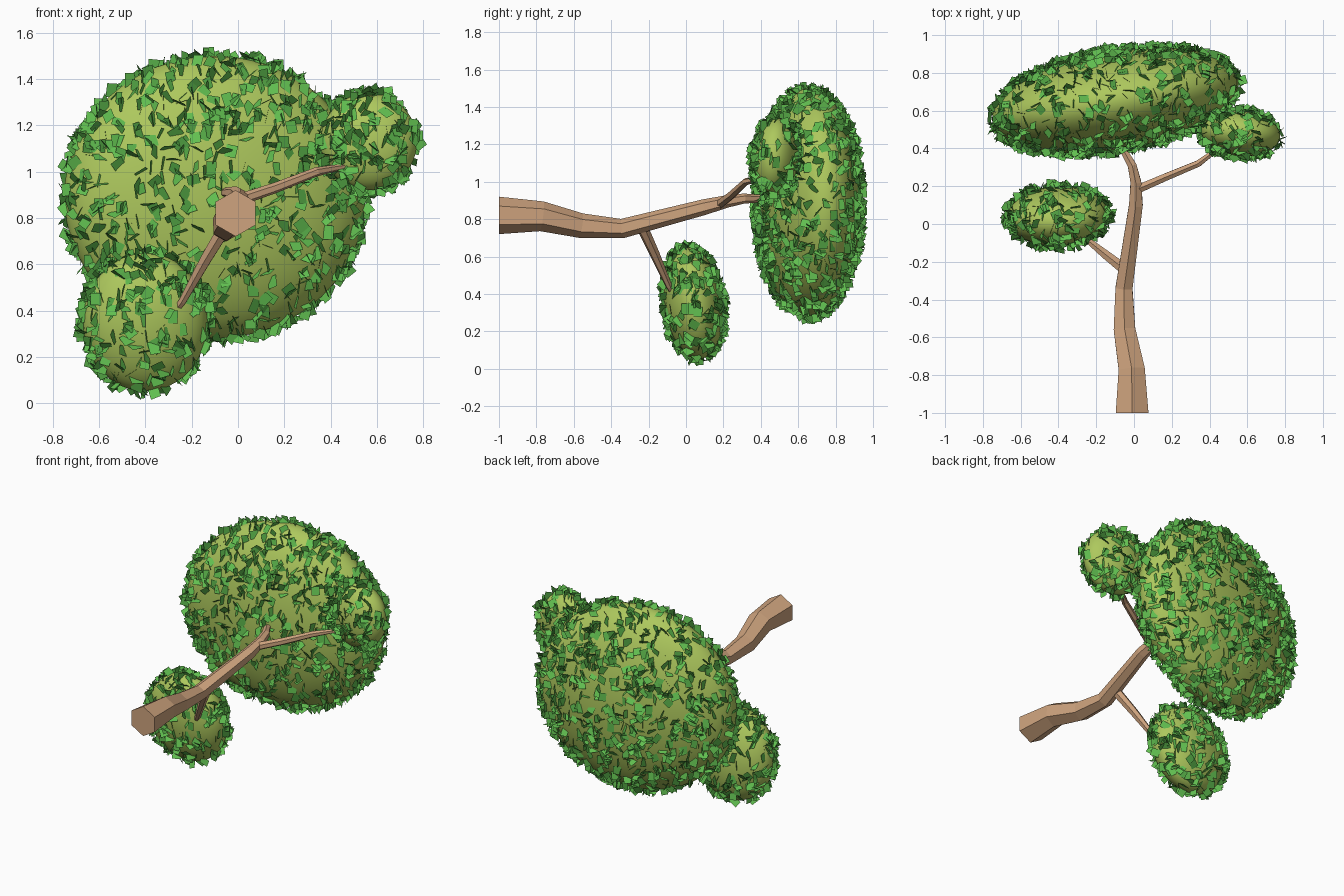
import bpy, bmesh, math, random
from mathutils import Vector, Euler, Matrix

if "Cube" in bpy.data.objects:
    bpy.data.objects.remove(bpy.data.objects["Cube"])

random.seed(7)


def material(name, rgb):
    m = bpy.data.materials.new(name)
    m.diffuse_color = (*rgb, 1)
    m.use_nodes = True
    m.node_tree.nodes["Principled BSDF"].inputs["Base Color"].default_value = m.diffuse_color
    return m


BARK = material("bark", (0.62, 0.37, 0.21))
CROWN = material("crown_green", (0.42, 0.58, 0.11))
LEAF = material("leaf_green", (0.12, 0.52, 0.08))


def finish(bm, name, mat):
    me = bpy.data.meshes.new(name)
    bm.to_mesh(me)
    bm.free()
    me.materials.append(mat)
    ob = bpy.data.objects.new(name, me)
    bpy.context.collection.objects.link(ob)
    return ob


def limb(name, path, sides=6):
    """Faceted tapering limb through (x, y, z, radius) points."""
    bm = bmesh.new()
    pts = [Vector(p[:3]) for p in path]
    rings = []
    for i, p in enumerate(pts):
        d = (pts[min(i + 1, len(pts) - 1)] - pts[max(i - 1, 0)]).normalized()
        if i == 0 and name == "trunk":
            d = Vector((0, 1, 0))
        side = d.cross(Vector((0, 0, 1))).normalized()
        up = side.cross(d)
        ring = []
        for k in range(sides):
            a = 2 * math.pi * k / sides
            ring.append(bm.verts.new(p + path[i][3] * (up * math.cos(a) + side * math.sin(a))))
        rings.append(ring)
    for a, b in zip(rings, rings[1:]):
        for k in range(sides):
            j = (k + 1) % sides
            bm.faces.new((a[k], a[j], b[j], b[k]))
    bm.faces.new(rings[0][::-1])
    bm.faces.new(rings[-1])
    bmesh.ops.recalc_face_normals(bm, faces=bm.faces)
    return finish(bm, name, BARK)


def crown(name, centre, radii, tilt, leaves):
    """Smooth flattened crown with loose square leaf cards over its surface."""
    rot = Euler([math.radians(t) for t in tilt]).to_matrix()
    xf = Matrix.Translation(centre) @ rot.to_4x4() @ Matrix.Diagonal((*radii, 1))
    bm = bmesh.new()
    bmesh.ops.create_uvsphere(bm, u_segments=40, v_segments=24, radius=1, matrix=xf)
    for f in bm.faces:
        f.smooth = True
    finish(bm, name, CROWN)

    bm = bmesh.new()
    rx, ry, rz = radii
    top = max(ry * rz, rx * rz, rx * ry)
    n = 0
    while n < leaves:
        u = Vector([random.gauss(0, 1) for _ in range(3)]).normalized()
        # partly even spread over the ellipsoid, denser around the rim
        w = Vector((u.x * ry * rz, u.y * rx * rz, u.z * rx * ry)).length / top
        if random.random() > w:
            continue
        n += 1
        normal = (rot @ Vector((u.x / rx, u.y / ry, u.z / rz))).normalized()
        c = xf @ u + normal * random.uniform(0.0, 0.016)
        q = Euler([random.uniform(0, 2 * math.pi) for _ in range(3)]).to_matrix()
        a = q @ Vector((random.uniform(0.026, 0.031), 0, 0))
        b = q @ Vector((0, random.uniform(0.02, 0.026), 0))
        bm.faces.new([bm.verts.new(c + s * a + t * b)
                      for s, t in ((-1, -1), (1, -1), (1, 1), (-1, 1))])
    finish(bm, name + "_leaves", LEAF)


# Trunk and side branches
limb("trunk", [(-0.01, -1.0, 0.82, 0.10), (-0.012, -0.77, 0.815, 0.08),
               (-0.05, -0.56, 0.765, 0.066), (-0.053, -0.34, 0.75, 0.052),
               (0.01, 0.10, 0.865, 0.042), (0.01, 0.22, 0.895, 0.033),
               (-0.01, 0.31, 0.91, 0.027), (-0.05, 0.38, 0.91, 0.022),
               (-0.08, 0.50, 0.91, 0.015)])
limb("right_branch", [(0.01, 0.18, 0.88, 0.026), (0.16, 0.245, 0.93, 0.023),
                      (0.34, 0.32, 1.0, 0.02), (0.42, 0.38, 1.015, 0.015),
                      (0.52, 0.45, 1.03, 0.01)])
limb("left_branch", [(-0.05, -0.24, 0.77, 0.032), (-0.14, -0.17, 0.62, 0.027),
                     (-0.24, -0.09, 0.44, 0.018), (-0.30, -0.04, 0.36, 0.012)])

# Leafy crowns
crown("main_crown", (-0.10, 0.655, 0.89), (0.66, 0.262, 0.61), (0, 0, 9.5), 1500)
crown("left_crown", (-0.40, 0.04, 0.35), (0.27, 0.155, 0.30), (7, 0, 2), 400)
crown("right_crown", (0.565, 0.48, 1.13), (0.21, 0.12, 0.21), (-4, 0, -6), 290)
